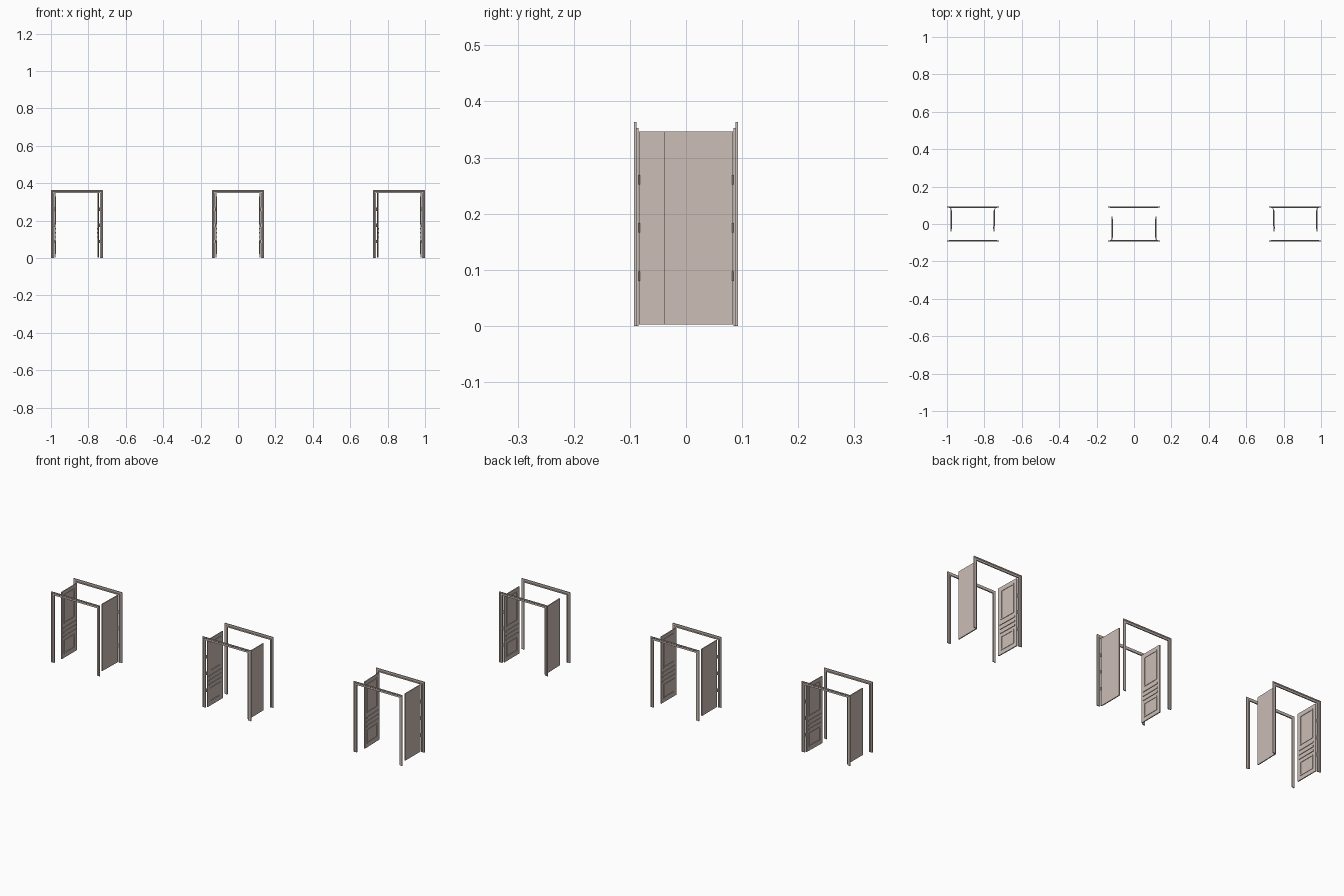
import bpy, bmesh, math
from mathutils import Matrix, Vector

if "Cube" in bpy.data.objects:
    bpy.data.objects.remove(bpy.data.objects["Cube"])


def material(name, rgb):
    m = bpy.data.materials.new(name)
    m.diffuse_color = (*rgb, 1)
    m.use_nodes = True
    m.node_tree.nodes["Principled BSDF"].inputs["Base Color"].default_value = m.diffuse_color
    return m


PAINT = material("warm_beige_paint", (0.60, 0.51, 0.47))

HALF, TOP = 0.122, 0.347      # opening half width and height
WALL = 0.085                  # distance of the inner casing plane from centre
LEAF, THICK = 0.123, 0.005    # door leaf width and thickness


def finish(bm, name, x, mat):
    bmesh.ops.recalc_face_normals(bm, faces=bm.faces)
    me = bpy.data.meshes.new(name)
    bm.to_mesh(me)
    bm.free()
    me.materials.append(mat)
    ob = bpy.data.objects.new(name, me)
    ob.location.x = x
    bpy.context.collection.objects.link(ob)
    return ob


def box(bm, lo, hi):
    lo, hi = Vector(lo), Vector(hi)
    m = Matrix.Translation((lo + hi) / 2) @ Matrix.Diagonal((*(hi - lo), 1))
    bmesh.ops.create_cube(bm, size=1, matrix=m)


def casing(name, x, side):
    """Stepped moulding swept, with mitred corners, around the opening."""
    profile = [(0, 0), (0.006, 0), (0.006, 0.003), (0.016, 0.003),
               (0.016, 0.0075), (0.011, 0.0075), (0.009, 0.006), (0, 0.006)]
    bm = bmesh.new()
    rings = []
    for sx, high in ((-1, 0), (-1, 1), (1, 1), (1, 0)):
        rings.append([bm.verts.new((sx * (HALF + d), side * (WALL + t),
                                    TOP + d if high else 0)) for d, t in profile])
    n = len(profile)
    for a, b in zip(rings, rings[1:]):
        for i in range(n):
            j = (i + 1) % n
            bm.faces.new((a[i], a[j], b[j], b[i]))
    bm.faces.new(rings[0])
    bm.faces.new(rings[-1])
    finish(bm, name, x, PAINT)


def panel_moulding(bm, u0, u1, z0, z1, w=0.006, t=0.002):
    """Raised rectangular moulding with a shallow field inside."""
    a, b = -THICK - t, -THICK
    box(bm, (a, u0, z0), (b, u0 + w, z1))
    box(bm, (a, u1 - w, z0), (b, u1, z1))
    box(bm, (a, u0 + w, z0), (b, u1 - w, z0 + w))
    box(bm, (a, u0 + w, z1 - w), (b, u1 - w, z1))


def door(name, x, side, hinge, tilt):
    """Open leaf: plain outside, panelled towards the middle of the opening."""
    bm = bmesh.new()
    box(bm, (-THICK, 0, 0.002), (0, LEAF, 0.346))
    panel_moulding(bm, 0.018, LEAF - 0.018, 0.178, 0.328)
    panel_moulding(bm, 0.018, LEAF - 0.018, 0.022, 0.094)
    for z in (0.112, 0.134, 0.156):          # middle rails
        box(bm, (-THICK - 0.003, 0.012, z - 0.004), (-THICK, LEAF - 0.012, z + 0.004))
    bmesh.ops.rotate(bm, verts=bm.verts, cent=(0, 0, 0),
                     matrix=Matrix.Rotation(math.radians(tilt), 3, 'Z'))
    for v in bm.verts:
        v.co.x = side * (v.co.x + 0.119)
        v.co.y = hinge * (WALL - 0.001 - v.co.y)
    finish(bm, name, x, PAINT)
    # hinge knuckles
    bm = bmesh.new()
    for z in (0.088, 0.175, 0.26):
        bmesh.ops.create_cone(bm, cap_ends=True, segments=10, radius1=0.002,
                              radius2=0.002, depth=0.017,
                              matrix=Matrix.Translation((side * 0.1205, hinge * (WALL - 0.001), z)))
    finish(bm, name + "_hinges", x, PAINT)


# Three doorways: the outer pair hinge on the back frame, the middle on the front
for label, x, hinge, tilts in (("left", -0.861, 1, (0, 1.5)),
                               ("middle", 0, -1, (0, 0)),
                               ("right", 0.861, 1, (1.5, 0))):
    casing(label + "_front_casing", x, -1)
    casing(label + "_back_casing", x, 1)
    door(label + "_doorway_left_leaf", x, -1, hinge, tilts[0])
    door(label + "_doorway_right_leaf", x, 1, hinge, tilts[1])
